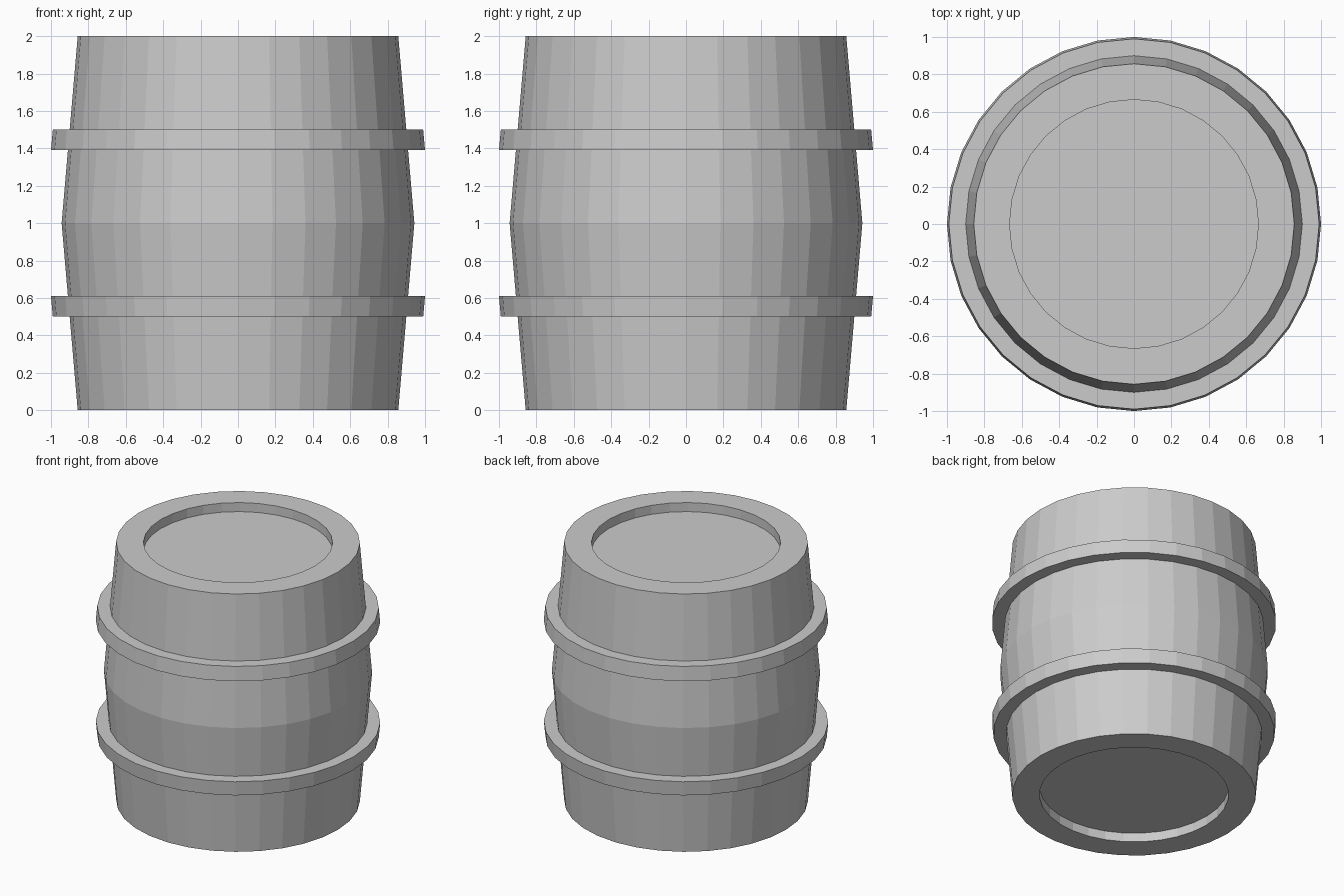
import bpy, bmesh
from math import sin, cos, tau

if "Cube" in bpy.data.objects:
    bpy.data.objects.remove(bpy.data.objects["Cube"])

SIDES = 32


def lathe(name, profile, closed=False):
    """Revolve an (r, z) profile about z; an open profile gets end caps."""
    bm = bmesh.new()
    rings = [[bm.verts.new((r * cos(tau * i / SIDES), r * sin(tau * i / SIDES), z))
              for i in range(SIDES)] for r, z in profile]
    pairs = list(zip(rings, rings[1:]))
    if closed:
        pairs.append((rings[-1], rings[0]))
    else:
        bm.faces.new(rings[0])
        bm.faces.new(rings[-1])
    for a, b in pairs:
        for i in range(SIDES):
            j = (i + 1) % SIDES
            bm.faces.new((a[i], a[j], b[j], b[i]))
    bmesh.ops.recalc_face_normals(bm, faces=bm.faces[:])
    mesh = bpy.data.meshes.new(name)
    bm.to_mesh(mesh)
    bm.free()
    obj = bpy.data.objects.new(name, mesh)
    bpy.context.collection.objects.link(obj)
    return obj


def mirror_z(points):
    return [(r, 2 - z) for r, z in points]


# Bulging body with a shallow recess in each end
lower = [(0.665, 0.07), (0.665, 0), (0.857, 0)]
lathe("barrel_body", lower + [(0.943, 1)] + mirror_z(lower[::-1]))

# Two hoops, slightly tapered along the body's bulge
hoop = [(0.89, 0.5), (0.99, 0.5), (1.0, 0.61), (0.90, 0.61)]
lathe("lower_hoop", hoop, closed=True)
lathe("upper_hoop", mirror_z(hoop), closed=True)
